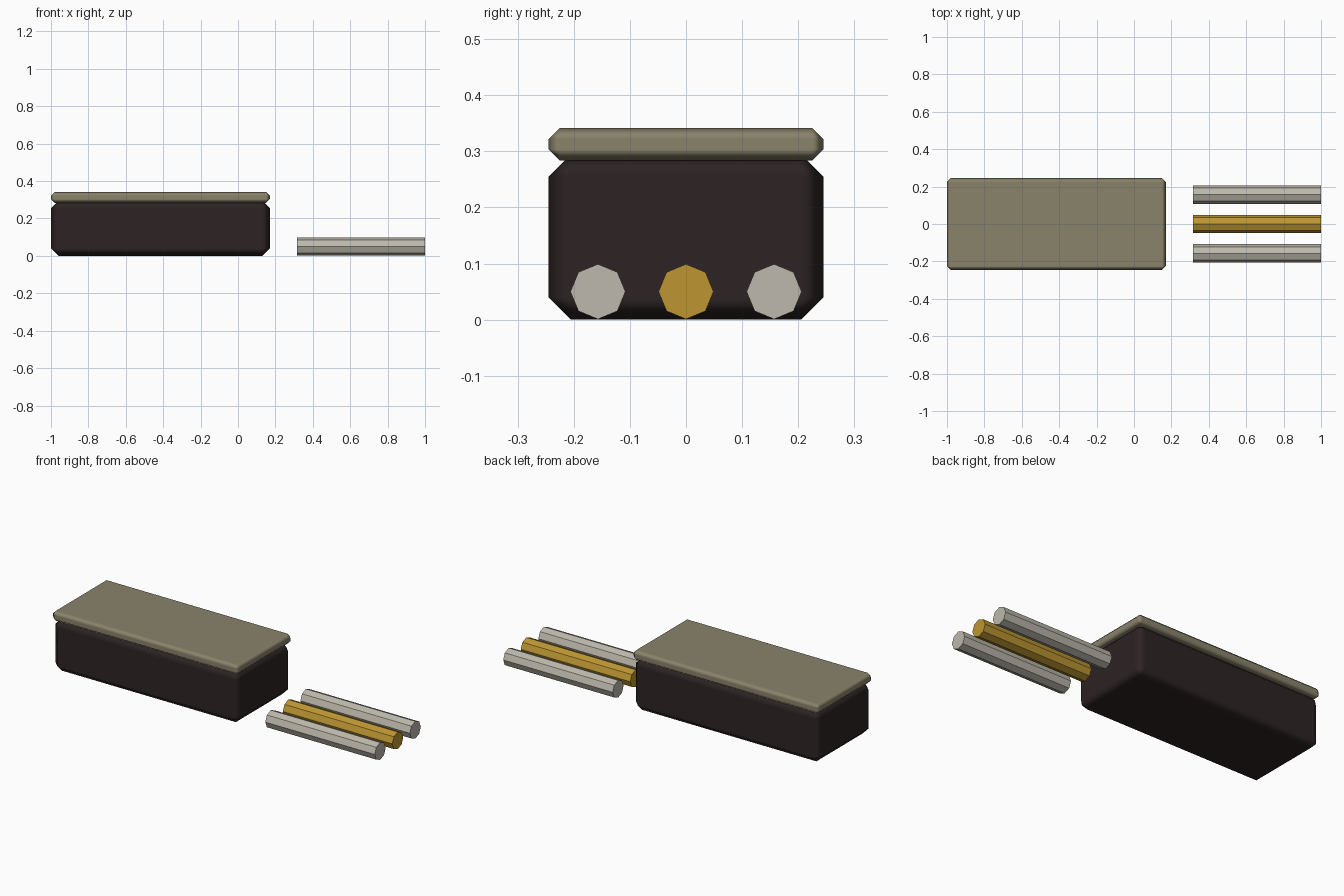
import bpy
import math

if "Cube" in bpy.data.objects:
    bpy.data.objects.remove(bpy.data.objects["Cube"])


def material(name, rgb):
    m = bpy.data.materials.new(name)
    m.diffuse_color = (*rgb, 1)
    m.use_nodes = True
    m.node_tree.nodes["Principled BSDF"].inputs["Base Color"].default_value = m.diffuse_color
    return m


DARK = material("dark brown", (0.026, 0.017, 0.017))
KHAKI = material("khaki", (0.254, 0.227, 0.147))
SILVER = material("pale silver", (0.515, 0.485, 0.418))
GOLD = material("gold", (0.515, 0.305, 0.032))


def chamfered_box(name, x0, x1, half_y, z0, z1, width, mat):
    """Box with chamfered edges, shaded smooth across the chamfers only."""
    bpy.ops.mesh.primitive_cube_add(size=1, location=((x0 + x1) / 2, 0, (z0 + z1) / 2))
    ob = bpy.context.object
    ob.name = name
    ob.scale = (x1 - x0, 2 * half_y, z1 - z0)
    bpy.ops.object.transform_apply(location=False, rotation=False, scale=True)
    ob.data.materials.append(mat)
    bpy.ops.object.shade_smooth()
    bevel = ob.modifiers.new("chamfer", 'BEVEL')
    bevel.width = width
    bevel.segments = 1
    bevel.harden_normals = True


def rod(name, y, mat):
    """Flat-sided octagonal rod lying along x."""
    radius, x0, x1 = 0.049, 0.315, 1.0
    bpy.ops.mesh.primitive_cylinder_add(
        vertices=8, radius=radius, depth=x1 - x0,
        location=((x0 + x1) / 2, y, radius + 0.001), rotation=(0, math.pi / 2, 0))
    ob = bpy.context.object
    ob.name = name
    ob.data.materials.append(mat)


# Case and its lid
chamfered_box("case_body", -1.0, 0.17, 0.245, 0.0, 0.295, 0.04, DARK)
chamfered_box("case_lid", -1.0, 0.17, 0.245, 0.284, 0.342, 0.02, KHAKI)

# Row of rods beside the case
rod("rod_front", -0.157, SILVER)
rod("rod_middle", 0.0, GOLD)
rod("rod_back", 0.157, SILVER)
